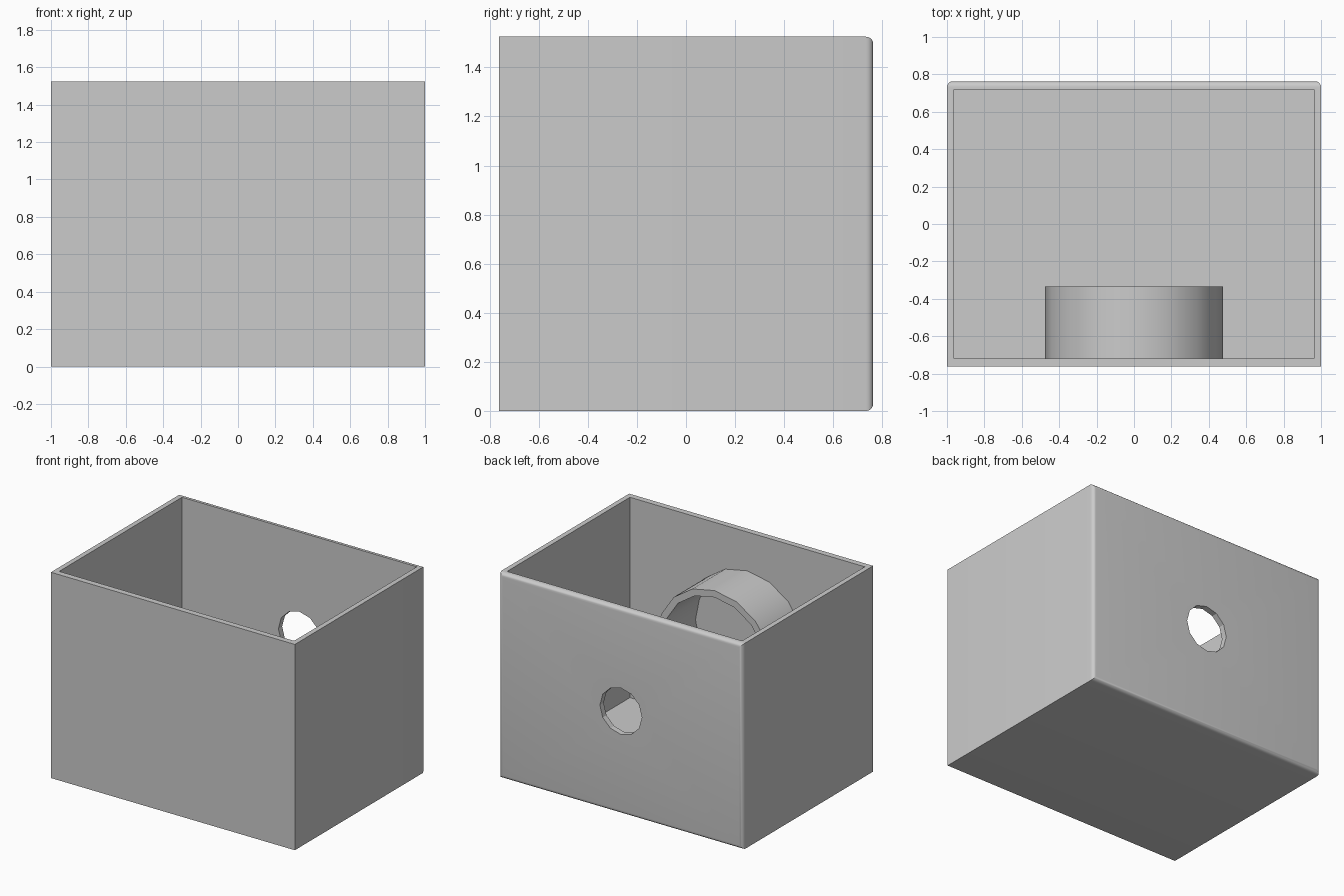
import bpy, bmesh
from math import radians
from mathutils import Matrix

cube = bpy.data.objects.get("Cube")
if cube:
    bpy.data.objects.remove(cube, do_unlink=True)

W, D, H = 2.0, 1.525, 1.525      # outer size
WALL_X, WALL_Y, FLOOR = 0.037, 0.044, 0.04
MID = H / 2

grey = bpy.data.materials.new("plain grey")
grey.use_nodes = True
grey.diffuse_color = (0.6, 0.6, 0.6, 1)
grey.node_tree.nodes["Principled BSDF"].inputs["Base Color"].default_value = (0.6, 0.6, 0.6, 1)


def make_object(name, bm):
    mesh = bpy.data.meshes.new(name)
    bmesh.ops.recalc_face_normals(bm, faces=bm.faces)
    bm.to_mesh(mesh)
    bm.free()
    mesh.materials.append(grey)
    obj = bpy.data.objects.new(name, mesh)
    bpy.context.collection.objects.link(obj)
    return obj


def block(bm, x, y, z):
    """Box spanning three (low, high) ranges."""
    size = Matrix.Diagonal((x[1] - x[0], y[1] - y[0], z[1] - z[0], 1))
    centre = Matrix.Translation((sum(x) / 2, sum(y) / 2, sum(z) / 2))
    bmesh.ops.create_cube(bm, size=1, matrix=centre @ size)


def cylinder(bm, radius, sides, y):
    """Cylinder along y, at mid height."""
    place = Matrix.Translation((0, sum(y) / 2, MID)) @ Matrix.Rotation(radians(90), 4, "X")
    bmesh.ops.create_cone(bm, cap_ends=True, segments=sides, radius1=radius, radius2=radius,
                          depth=y[1] - y[0], matrix=place)


def cut(obj, name, bm):
    """Subtract a hidden cutter from an object."""
    cutter = make_object(name, bm)
    cutter.hide_render = True
    cutter.hide_set(True)
    mod = obj.modifiers.new(name, "BOOLEAN")
    mod.operation = "DIFFERENCE"
    mod.solver = "EXACT"
    mod.object = cutter
    bpy.context.view_layer.objects.active = obj
    bpy.ops.object.modifier_apply(modifier=mod.name)
    bpy.data.objects.remove(cutter, do_unlink=True)


def shade(obj):
    bpy.ops.object.select_all(action="DESELECT")
    obj.select_set(True)
    bpy.context.view_layer.objects.active = obj
    bpy.ops.object.shade_smooth_by_angle(angle=radians(28))


# Open box with the four outer edges of the back rounded
bm = bmesh.new()
block(bm, (-W / 2, W / 2), (-D / 2, D / 2), (0, H))
back_edges = [e for e in bm.edges if all(v.co.y > 0 for v in e.verts)]
bmesh.ops.bevel(bm, geom=back_edges, offset=0.03, segments=5, profile=0.5, affect="EDGES")
box = make_object("open_box", bm)

# Hollow interior
bm = bmesh.new()
inner_x, inner_y = W / 2 - WALL_X, D / 2 - WALL_Y
block(bm, (-inner_x, inner_x), (-inner_y, inner_y), (FLOOR, H + 0.2))
cut(box, "interior_cutter", bm)

# Round hole through the back wall
bm = bmesh.new()
cylinder(bm, 0.172, 12, (0.5, 1))
cut(box, "hole_cutter", bm)
shade(box)

# Ring standing out from the inside of the front wall
bm = bmesh.new()
cylinder(bm, 0.475, 16, (-inner_y - 0.01, -0.335))
ring = make_object("inner_ring", bm)
bm = bmesh.new()
cylinder(bm, 0.425, 16, (-1, 0))
cut(ring, "ring_bore_cutter", bm)
shade(ring)
